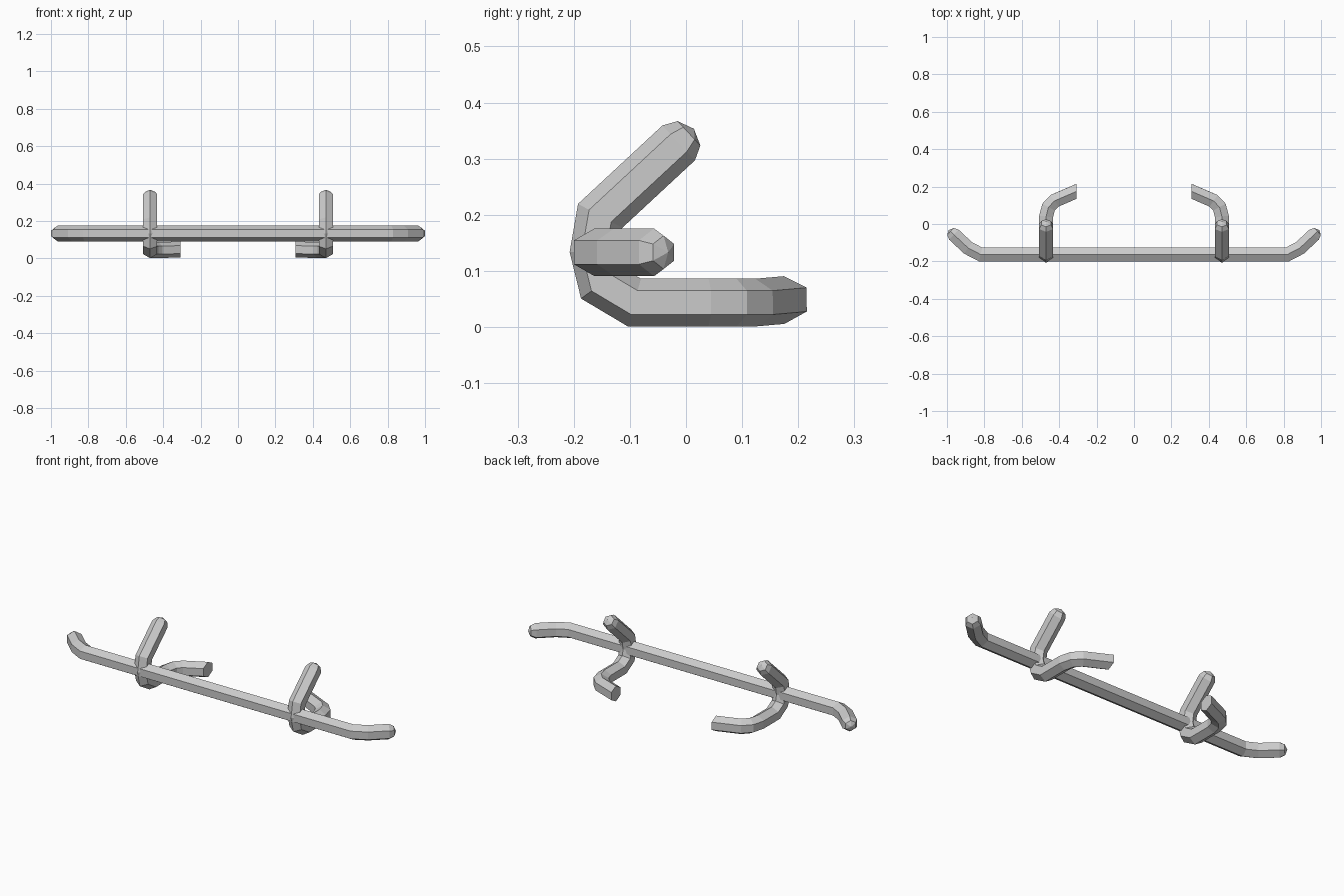
import bpy, bmesh, math
from mathutils import Vector

if "Cube" in bpy.data.objects:
    bpy.data.objects.remove(bpy.data.objects["Cube"])

R = 0.0425  # hexagonal tube radius, corner to centre

metal = bpy.data.materials.new("light grey metal")
metal.diffuse_color = (0.6, 0.6, 0.6, 1.0)
metal.use_nodes = True
metal.node_tree.nodes["Principled BSDF"].inputs["Base Color"].default_value = metal.diffuse_color


def sweep(name, points, dome_start=False, dome_end=False, end_normal=None):
    """Mitred hexagonal tube along a path, ends flat or domed."""
    pts = [Vector(p) for p in points]
    dirs = [(b - a).normalized() for a, b in zip(pts, pts[1:])]
    side = dirs[0].cross(Vector((0, 0, 1))).normalized()
    up = side.cross(dirs[0])
    ring = [pts[0] + R * (math.cos(k * math.pi / 3) * up + math.sin(k * math.pi / 3) * side)
            for k in range(6)]
    rings = [ring]
    for i, d in enumerate(dirs):
        p = pts[i + 1]
        if i + 1 < len(dirs):
            n = d + dirs[i + 1]
        else:
            n = Vector(end_normal) if end_normal else d
        ring = [v + d * ((p - v).dot(n) / d.dot(n)) for v in ring]
        rings.append(ring)

    bm = bmesh.new()
    loops = [[bm.verts.new(v) for v in r] for r in rings]

    def bridge(a, b):
        for k in range(6):
            bm.faces.new((a[k], a[(k + 1) % 6], b[(k + 1) % 6], b[k]))

    for a, b in zip(loops, loops[1:]):
        bridge(a, b)

    # end caps
    for loop, centre, out, dome in ((loops[0], pts[0], -dirs[0], dome_start),
                                    (loops[-1], pts[-1], dirs[-1], dome_end)):
        if not dome:
            bm.faces.new(loop)
            continue
        small = [bm.verts.new(centre + (v.co - centre) * 0.7 + out * 0.025) for v in loop]
        bridge(loop, small)
        tip = bm.verts.new(centre + out * 0.037)
        for k in range(6):
            bm.faces.new((small[k], small[(k + 1) % 6], tip))

    bmesh.ops.recalc_face_normals(bm, faces=bm.faces[:])
    me = bpy.data.meshes.new(name)
    bm.to_mesh(me)
    bm.free()
    me.materials.append(metal)
    ob = bpy.data.objects.new(name, me)
    bpy.context.collection.objects.link(ob)
    return ob


# long cross bar with swept-back ends
half = [(0.82, -0.163, 0.133), (0.887, -0.128, 0.133), (0.963, -0.057, 0.133)]
left = [(-x, y, z) for x, y, z in reversed(half)]
sweep("cross_bar", left + half, dome_start=True, dome_end=True)

# curved brackets: upright prong, bend around the bar, lower arm hooking inward
arm = [(0.47, -0.013, 0.328), (0.47, -0.153, 0.198), (0.47, -0.164, 0.135),
       (0.47, -0.150, 0.078), (0.47, -0.092, 0.0435), (0.47, 0.04, 0.0435),
       (0.457, 0.09, 0.0435), (0.425, 0.124, 0.0435), (0.307, 0.175, 0.048)]
for s, label in ((-1, "left"), (1, "right")):
    sweep(label + "_bracket", [(s * x, y, z) for x, y, z in arm],
          dome_start=True, end_normal=(-s, 0, 0))
